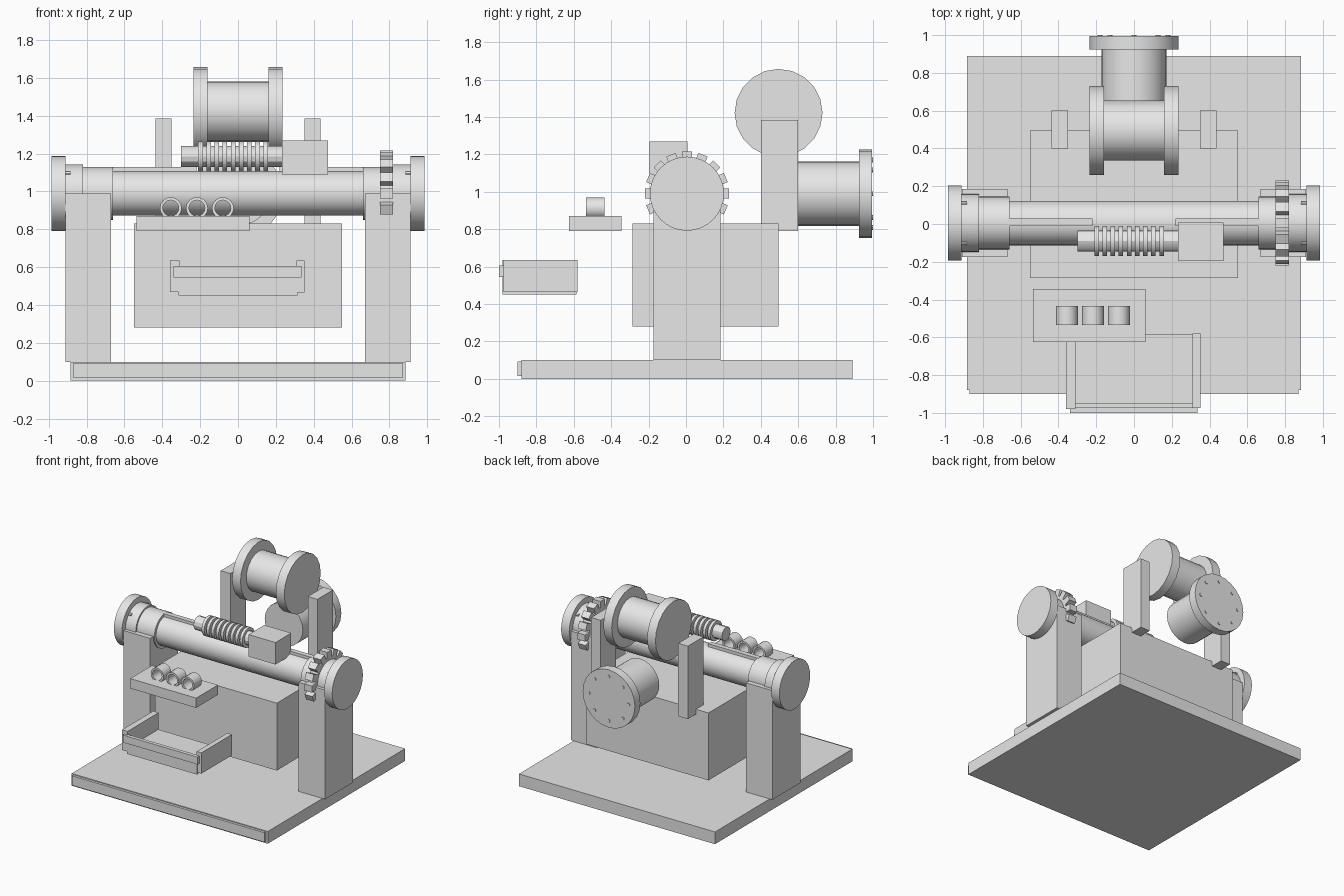
import bpy, bmesh
from math import pi, cos, sin
from mathutils import Matrix, Vector

cube = bpy.data.objects.get("Cube")
if cube:
    bpy.data.objects.remove(cube, do_unlink=True)

grey = bpy.data.materials.new("light_grey")
grey.use_nodes = True
grey.diffuse_color = (0.8, 0.8, 0.8, 1)
grey.node_tree.nodes["Principled BSDF"].inputs["Base Color"].default_value = (0.8, 0.8, 0.8, 1)

TURN = {"x": Matrix.Rotation(pi / 2, 4, "Y"), "y": Matrix.Rotation(-pi / 2, 4, "X")}


def finish(name, bm, smooth=False):
    bmesh.ops.recalc_face_normals(bm, faces=bm.faces)
    mesh = bpy.data.meshes.new(name)
    bm.to_mesh(mesh)
    bm.free()
    mesh.materials.append(grey)
    obj = bpy.data.objects.new(name, mesh)
    bpy.context.collection.objects.link(obj)
    if smooth:
        bpy.ops.object.select_all(action="DESELECT")
        obj.select_set(True)
        bpy.context.view_layer.objects.active = obj
        bpy.ops.object.shade_smooth_by_angle(angle=pi / 6)
    return obj


def box(name, x, y, z):
    bm = bmesh.new()
    size = [b - a for a, b in (x, y, z)]
    mid = [(a + b) / 2 for a, b in (x, y, z)]
    bmesh.ops.create_cube(bm, size=1, matrix=Matrix.Translation(mid) @ Matrix.Diagonal((*size, 1)))
    return finish(name, bm)


def turned(name, profile, axis, centre, sides=32, closed=False):
    """Lathe (position, radius) pairs around an axis through centre."""
    bm = bmesh.new()
    rings = [[bm.verts.new((r * cos(2 * pi * i / sides), r * sin(2 * pi * i / sides), p))
              for i in range(sides)] for p, r in profile]
    pairs = list(zip(rings, rings[1:]))
    if closed:
        pairs.append((rings[-1], rings[0]))
    for a, b in pairs:
        for i in range(sides):
            j = (i + 1) % sides
            bm.faces.new((a[i], a[j], b[j], b[i]))
    if not closed:
        bm.faces.new(rings[0])
        bm.faces.new(rings[-1])
    bm.transform(Matrix.Translation(centre) @ TURN[axis])
    return finish(name, bm, True)


def rod(name, span, radius, axis, centre, sides=32):
    return turned(name, [(span[0], radius), (span[1], radius)], axis, centre, sides)


AXLE = Vector((0, 0.005, 0.99))

# Base and central housing
box("base_plate", (-0.885, 0.885), (-0.88, 0.89), (0, 0.1))
box("base_front_strip", (-0.87, 0.87), (-0.9, -0.88), (0.015, 0.093))
box("housing", (-0.55, 0.55), (-0.285, 0.495), (0.28, 0.83))

# Main tube with its mirrored supports
rod("main_tube", (-0.95, 0.95), 0.118, "x", AXLE)
for side, s in (("left", 1), ("right", -1)):
    def span(a, b):
        return sorted((s * a, s * b))
    box(side + "_post", span(0.67, 0.91), (-0.175, 0.185), (0.1, 0.99))
    rod(side + "_outer_collar", span(0.82, 0.915), 0.153, "x", AXLE)
    rod(side + "_inner_collar", span(0.66, 0.83), 0.14, "x", AXLE)
    rod(side + "_end_flange", span(0.912, 0.985), 0.198, "x", AXLE)
    box(side + "_tube_key", span(0.22, 0.67), (-0.01, 0.03), (1.08, 1.13))
    box(side + "_spool_bracket", span(0.35, 0.437), (0.4, 0.6), (0.79, 1.385))
    for i in range(4):
        a = pi / 4 + i * pi / 2
        rod(side + "_flange_bolt", span(0.885, 0.92), 0.012, "x",
            AXLE + Vector((0, 0.15 * cos(a), 0.15 * sin(a))), 8)

# Gear wheel with block teeth
rod("gear_wheel", (0.75, 0.82), 0.175, "x", AXLE)
bm = bmesh.new()
for i in range(16):
    m = (Matrix.Translation(AXLE + Vector((0.785, 0, 0))) @ Matrix.Rotation(i * pi / 8, 4, "X")
         @ Matrix.Translation((0, 0, 0.195)) @ Matrix.Diagonal((0.07, 0.053, 0.06, 1)))
    bmesh.ops.create_cube(bm, size=1, matrix=m)
finish("gear_teeth", bm)

# Upper spool
turned("upper_spool", [(-0.235, 0.235), (-0.16, 0.235), (-0.16, 0.16), (0.16, 0.16),
                       (0.16, 0.235), (0.235, 0.235)], "x", (0, 0.495, 1.422), 20)

# Rear drum with a bolted flange
turned("rear_drum", [(0.59, 0.172), (0.925, 0.172), (0.925, 0.236), (0.995, 0.236)],
       "y", (0, 0, 0.99), 24)
for i in range(8):
    a = i * pi / 4
    rod("drum_bolt", (0.98, 1.0), 0.013, "y", (0.18 * cos(a), 0, 0.99 + 0.18 * sin(a)), 8)

# Worm screw and motor
WORM = (0, -0.09, 1.185)
rod("worm_shaft", (-0.3, 0.25), 0.055, "x", WORM, 12)
for i in range(9):
    x = -0.198 + 0.043 * i
    rod("worm_ring", (x - 0.012, x + 0.012), 0.08, "x", WORM, 16)
box("motor", (0.232, 0.475), (-0.195, 0.008), (1.09, 1.27))

# Shelf carrying three open rings
box("shelf", (-0.535, 0.06), (-0.625, -0.345), (0.79, 0.87))
for x in (-0.355, -0.217, -0.08):
    turned("shelf_ring", [(-0.535, 0.058), (-0.435, 0.058), (-0.435, 0.042), (-0.535, 0.042)],
           "y", (x, 0, 0.912), 16, True)

# Open tray
box("tray_floor", (-0.315, 0.315), (-0.98, -0.585), (0.45, 0.5))
box("tray_front", (-0.315, 0.315), (-0.98, -0.95), (0.5, 0.545))
box("tray_left_wall", (0.31, 0.352), (-0.975, -0.58), (0.465, 0.635))
box("tray_right_wall", (-0.36, -0.31), (-0.98, -0.58), (0.47, 0.635))
box("tray_front_bar", (-0.34, 0.335), (-1.0, -0.97), (0.545, 0.605))
